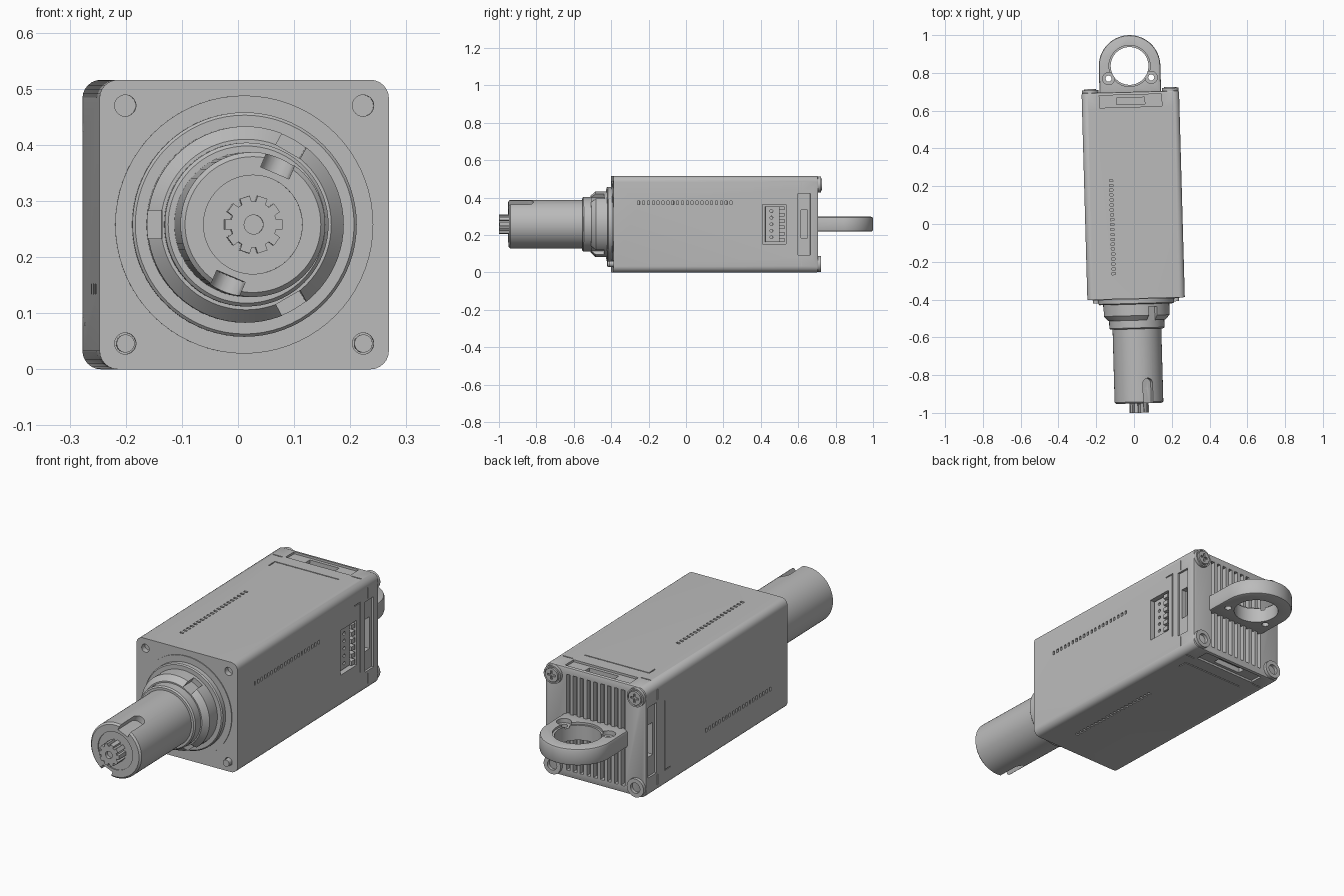
import bpy, bmesh, math
from mathutils import Matrix, Vector

if "Cube" in bpy.data.objects:
    bpy.data.objects.remove(bpy.data.objects["Cube"])

# Everything is built around the motor axis (local y), then set on the floor
FRAME = Matrix.Translation((0, 0, 0.258)) @ Matrix.Rotation(0.028, 4, 'Z')
HALF = 0.258
parts = []

metal = bpy.data.materials.new("plain grey metal")
metal.use_nodes = True
GREY = (0.5, 0.5, 0.5, 1)
metal.diffuse_color = GREY
metal.node_tree.nodes["Principled BSDF"].inputs["Base Color"].default_value = GREY


def side(k):
    """Turn from the top side to another of the four sides."""
    return Matrix.Rotation(math.radians(90 * k), 4, 'Y')


def box(bm, centre, size, turn=Matrix()):
    m = turn @ Matrix.Translation(centre) @ Matrix.Diagonal((*size, 1))
    return bmesh.ops.create_cube(bm, size=1, matrix=m)["verts"]


def rod(bm, centre, r, length, axis='Y', turn=Matrix(), n=32):
    m = turn @ Matrix.Translation(centre)
    if axis == 'Y':
        m = m @ Matrix.Rotation(math.pi / 2, 4, 'X')
    bmesh.ops.create_cone(bm, cap_ends=True, segments=n, radius1=r, radius2=r,
                          depth=length, matrix=m)


def prism(bm, outline, push):
    face = bm.faces.new([bm.verts.new(p) for p in outline])
    new = bmesh.ops.extrude_face_region(bm, geom=[face])["geom"]
    bmesh.ops.translate(bm, vec=push, verts=[v for v in new if isinstance(v, bmesh.types.BMVert)])


def lathe(bm, profile, n=72):
    """Spin (radius, y) points around the motor axis."""
    vs = [bm.verts.new((r, y, 0)) for r, y in profile]
    es = [bm.edges.new(pair) for pair in zip(vs, vs[1:])]
    bmesh.ops.spin(bm, geom=vs + es, cent=(0, 0, 0), axis=(0, 1, 0),
                   angle=math.tau, steps=n)
    bmesh.ops.remove_doubles(bm, verts=bm.verts, dist=1e-5)


def finish(bm, name, keep=True):
    bmesh.ops.recalc_face_normals(bm, faces=bm.faces)
    mesh = bpy.data.meshes.new(name)
    bm.to_mesh(mesh)
    bm.free()
    mesh.materials.append(metal)
    ob = bpy.data.objects.new(name, mesh)
    bpy.context.collection.objects.link(ob)
    ob.matrix_world = FRAME
    if keep:
        parts.append(ob)
    return ob


def cut(ob, bm):
    """Subtract a cutter and bake the result."""
    cutter = finish(bm, "cutter", keep=False)
    mod = ob.modifiers.new("cut", 'BOOLEAN')
    mod.operation, mod.solver, mod.object = 'DIFFERENCE', 'EXACT', cutter
    bpy.context.view_layer.update()
    graph = bpy.context.evaluated_depsgraph_get()
    baked = bpy.data.meshes.new_from_object(ob.evaluated_get(graph))
    ob.modifiers.clear()
    ob.data = baked
    bpy.data.objects.remove(cutter)


# Housing: long box with rounded long edges
FRONT, BACK = -0.395, 0.7
bm = bmesh.new()
box(bm, (0, (FRONT + BACK) / 2, 0), (2 * HALF, BACK - FRONT, 2 * HALF))
long_edges = [e for e in bm.edges if abs(e.verts[0].co.y - e.verts[1].co.y) > 0.5]
bmesh.ops.bevel(bm, geom=long_edges, offset=0.033, segments=6, profile=0.5, affect='EDGES')
rim = [e for e in bm.edges if all(v.co.y > BACK - 0.01 for v in e.verts)]
bmesh.ops.bevel(bm, geom=rim, offset=0.008, segments=2, profile=0.5, affect='EDGES')
housing = finish(bm, "housing")

# Vent slots, outline marks and corner seams on all four sides
bm = bmesh.new()
for k in range(4):
    t = side(k)
    for i in range(20):
        box(bm, (-0.115, -0.26 + i * 0.026, HALF), (0.018, 0.011, 0.024), t)
    box(bm, (-0.015, 0.555, HALF), (0.33, 0.005, 0.008), t)
    box(bm, (-0.1775, 0.53, HALF), (0.005, 0.04, 0.008), t)
    for s in (-1, 1):
        box(bm, (s * 0.2, 0.612, HALF), (0.05, 0.005, 0.008), t)
cut(housing, bm)

# Cable openings: shallow pocket, then a deeper slot
for width, length, depth in ((0.33, 0.065, 0.02), (0.15, 0.035, 0.07)):
    bm = bmesh.new()
    for k in range(4):
        y = 0.625 if k == 1 else 0.652
        box(bm, (0, y, HALF), (width, length, depth), side(k))
    cut(housing, bm)

# Connector window on one side, front and rear corner holes, cooling grooves
bm = bmesh.new()
box(bm, (0, 0.465, HALF), (0.21, 0.125, 0.08), side(1))
for sx in (-1, 1):
    for sz in (-1, 1):
        rod(bm, (sx * 0.212, FRONT, sz * 0.212), 0.019, 0.05)
for i in range(9):
    box(bm, (-0.14 + i * 0.035, BACK, 0), (0.019, 0.05, 0.45))
cut(housing, bm)

# Connector block with pin holes and teeth
bm = bmesh.new()
box(bm, (0, 0.455, HALF - 0.028), (0.19, 0.075, 0.03), side(1))
connector = finish(bm, "connector_block")
bm = bmesh.new()
for i in range(5):
    rod(bm, (-0.07 + i * 0.035, 0.45, HALF - 0.015), 0.008, 0.02, 'Z', side(1), 12)
cut(connector, bm)
bm = bmesh.new()
for i in range(6):
    box(bm, (-0.085 + i * 0.034, 0.505, HALF - 0.022), (0.02, 0.028, 0.04), side(1))
finish(bm, "connector_teeth")

# Locating pins in the two lower front holes
bm = bmesh.new()
for s in (-1, 1):
    rod(bm, (s * 0.212, FRONT + 0.005, -0.212), 0.016, 0.05)
finish(bm, "front_pins")

# Rear corner bosses: cross-head screws above, open holes below
bm = bmesh.new()
for sx in (-1, 1):
    for sz in (-1, 1):
        rod(bm, (sx * 0.212, 0.69, sz * 0.212), 0.043, 0.05)
bosses = finish(bm, "rear_corner_bosses")
bm = bmesh.new()
for s in (-1, 1):
    rod(bm, (s * 0.212, 0.715, -0.212), 0.024, 0.04)
    rod(bm, (s * 0.212, 0.715, 0.212), 0.036, 0.01)
cut(bosses, bm)
bm = bmesh.new()
for s in (-1, 1):
    rod(bm, (s * 0.212, 0.71, 0.212), 0.032, 0.02)
screws = finish(bm, "rear_screws")
for size in ((0.04, 0.016, 0.009), (0.009, 0.016, 0.04)):
    bm = bmesh.new()
    for s in (-1, 1):
        box(bm, (s * 0.212, 0.72, 0.212), size, Matrix())
    cut(screws, bm)

# Flange and stepped collar
bm = bmesh.new()
lathe(bm, [(0, -0.39), (0.23, -0.39), (0.23, -0.399), (0.2, -0.399), (0.2, -0.42),
           (0.195, -0.425), (0, -0.425)])
finish(bm, "front_flange")
bm = bmesh.new()
lathe(bm, [(0, -0.42), (0.175, -0.42), (0.175, -0.485), (0.152, -0.51), (0, -0.51)])
collar = finish(bm, "notched_collar")
bm = bmesh.new()
for angle in (30, 150, 270):
    box(bm, (0, -0.48, 0.17), (0.05, 0.08, 0.04), Matrix.Rotation(math.radians(angle), 4, 'Y'))
cut(collar, bm)

# Output shaft with two round-ended keyways
bm = bmesh.new()
lathe(bm, [(0, -0.42), (0.146, -0.42), (0.146, -0.55), (0.14, -0.556), (0.129, -0.556),
           (0.129, -0.942), (0.121, -0.95), (0.088, -0.95), (0.088, -0.945), (0, -0.945)])
shaft = finish(bm, "output_shaft")
bm, ends = bmesh.new(), bmesh.new()
for angle in (23, 203):
    t = Matrix.Rotation(math.radians(angle), 4, 'Y')
    box(bm, (0, -0.91, 0.125), (0.055, 0.13, 0.05), t)
    rod(ends, (0, -0.845, 0.125), 0.0275, 0.05, 'Z', t)
cut(shaft, bm)
cut(shaft, ends)

# Splined tip with ten teeth and a centre hole
bm = bmesh.new()
outline = []
for i in range(10):
    for step, r in ((-0.28, 0.052), (0.28, 0.052), (0.36, 0.041), (0.64, 0.041)):
        a = (i + step) * math.tau / 10
        outline.append((r * math.cos(a), -1.0, r * math.sin(a)))
prism(bm, outline, (0, 0.06, 0))
spline = finish(bm, "splined_tip")
bm = bmesh.new()
rod(bm, (0, -1, 0), 0.017, 0.03)
cut(spline, bm)

# Rear ring bracket: half-round outline with straight arms
RING_Y, RING_R = 0.837, 0.163
bm = bmesh.new()
outline = [(RING_R, 0.68, -0.04)]
for i in range(41):
    a = math.pi * i / 40
    outline.append((RING_R * math.cos(a), RING_Y + RING_R * math.sin(a), -0.04))
outline.append((-RING_R, 0.68, -0.04))
prism(bm, outline, (0, 0, 0.08))
edges = [e for e in bm.edges if abs(e.verts[0].co.z - e.verts[1].co.z) < 0.01]
bmesh.ops.bevel(bm, geom=edges, offset=0.01, segments=2, profile=0.5, affect='EDGES')
ring = finish(bm, "rear_ring_bracket")
bm, seats, holes = bmesh.new(), bmesh.new(), bmesh.new()
rod(bm, (0, RING_Y, 0), 0.1, 0.2, 'Z', n=64)
for s in (-1, 1):
    rod(seats, (s * 0.113, 0.773, 0.04), 0.032, 0.04, 'Z')
    rod(holes, (s * 0.113, 0.773, 0), 0.016, 0.2, 'Z')
for cutter in (bm, seats, holes):
    cut(ring, cutter)
bm = bmesh.new()
rod(bm, (0, RING_Y, 0.04), 0.109, 0.02, 'Z', n=64)
cut(ring, bm)

# Smooth shading with sharp creases
for ob in parts:
    ob.data.shade_smooth()
    ob.data.set_sharp_from_angle(angle=math.radians(30))
